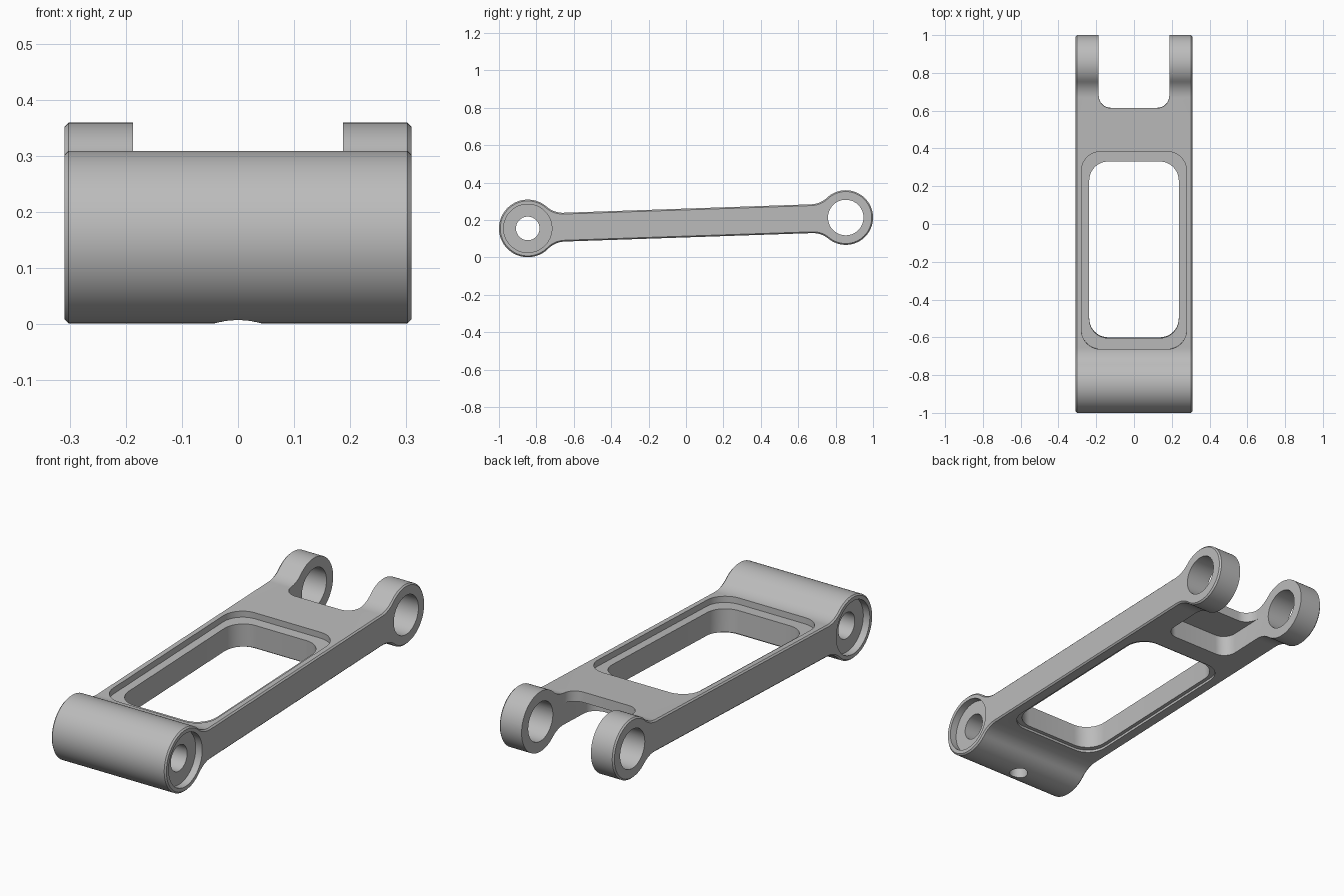
import bpy, bmesh
from math import sin, cos, pi, sqrt, atan2
from mathutils import Matrix, Vector

cube = bpy.data.objects.get("Cube")
if cube:
    bpy.data.objects.remove(cube)

# Main dimensions
HALF_W = 0.309
FRONT, FRONT_R = Vector((-0.846, 0.155)), 0.154
REAR, REAR_R = Vector((0.854, 0.213)), 0.146
HALF_T = 0.077
FILLET = 0.13
axis = REAR - FRONT
LENGTH, TILT = axis.length, atan2(axis.y, axis.x)
# Arm frame: origin at the front bore, local y running along the arm
ARM = Matrix.Translation((0, FRONT.x, FRONT.y)) @ Matrix.Rotation(TILT, 4, 'X')

metal = bpy.data.materials.new("grey_metal")
metal.use_nodes = True
GREY = (0.5, 0.5, 0.5, 1)
metal.diffuse_color = GREY
metal.node_tree.nodes["Principled BSDF"].inputs["Base Color"].default_value = GREY


def arc(cx, cy, r, a0, a1, n):
    return [(cx + r * cos(a0 + (a1 - a0) * i / n),
             cy + r * sin(a0 + (a1 - a0) * i / n)) for i in range(n + 1)]


def prism(name, points, place, low, high, chamfer=0):
    """Extrude a 2D outline; place(a, b, c) maps outline and depth to 3D."""
    bm = bmesh.new()
    rings = [[bm.verts.new(place(a, b, c)) for a, b in points] for c in (low, high)]
    caps = [bm.faces.new(r) for r in rings]
    n = len(points)
    for i in range(n):
        j = (i + 1) % n
        bm.faces.new((rings[0][i], rings[0][j], rings[1][j], rings[1][i]))
    bmesh.ops.recalc_face_normals(bm, faces=bm.faces)
    if chamfer:
        rim = [e for f in caps for e in f.edges]
        bmesh.ops.bevel(bm, geom=rim, offset=chamfer, segments=1, affect='EDGES')
    mesh = bpy.data.meshes.new(name)
    bm.to_mesh(mesh)
    bm.free()
    mesh.materials.append(metal)
    ob = bpy.data.objects.new(name, mesh)
    bpy.context.collection.objects.link(ob)
    return ob


def across(a, b, c):
    return ARM @ Vector((c, a, b))


def through(a, b, c):
    return ARM @ Vector((a, b, c))


def rounded_rect(hx, y0, y1, r):
    pts = []
    corners = [(hx - r, y1 - r), (r - hx, y1 - r), (r - hx, y0 + r), (hx - r, y0 + r)]
    for k, (x, y) in enumerate(corners):
        pts += arc(x, y, r, k * pi / 2, (k + 1) * pi / 2, 10)
    return pts


def cylinder_x(name, y, r, low, high):
    return prism(name, arc(y, 0, r, 0, 2 * pi, 64)[:-1], across, low, high)


# Arm outline: two round ends blended into a straight bar by fillets
def half_blend(r):
    d = sqrt((r + FILLET) ** 2 - (HALF_T + FILLET) ** 2)
    return d, atan2(HALF_T + FILLET, d)


d0, a0 = half_blend(FRONT_R)
d1, a1 = half_blend(REAR_R)
top = arc(LENGTH, 0, REAR_R, 0, pi - a1, 28)
top += arc(LENGTH - d1, HALF_T + FILLET, FILLET, -a1, -pi / 2, 10)[1:]
top += arc(d0, HALF_T + FILLET, FILLET, -pi / 2, a0 - pi, 10)
top += arc(0, 0, FRONT_R, a0, pi, 28)[1:]
outline = top + [(y, -z) for y, z in reversed(top[1:-1])]
arm = prism("link_arm", outline, across, -HALF_W, HALF_W, 0.007)

# Window, its shallow seats, the fork slot and the pocket under the fork bridge
Y = -FRONT.x
cutters = [
    prism("window_cut", rounded_rect(0.237, Y - 0.602, Y + 0.333, 0.1), through, -0.4, 0.4),
    prism("top_seat_cut", rounded_rect(0.278, Y - 0.66, Y + 0.386, 0.1), through,
          HALF_T - 0.03, 0.3),
    prism("bottom_seat_cut", rounded_rect(0.255, Y - 0.62, Y + 0.35, 0.1), through,
          -0.3, 0.012 - HALF_T),
    prism("fork_slot_cut", rounded_rect(0.187, Y + 0.617, Y + 1.4, 0.065), through, -0.4, 0.4),
    prism("fork_pocket_cut", rounded_rect(0.187, Y + 0.45, Y + 1.4, 0.065), through,
          -0.4, HALF_T - 0.05),
    # Bores and side counterbores
    cylinder_x("front_bore_cut", 0, 0.063, -0.5, 0.5),
    cylinder_x("rear_bore_cut", LENGTH, 0.095, -0.5, 0.5),
    # Small oil hole under the front barrel
    prism("oil_hole_cut", arc(0, FRONT.x, 0.043, 0, 2 * pi, 32)[:-1],
          lambda a, b, c: Vector((a, b, c)), -0.1, FRONT.y),
]
for side in (-1, 1):
    lo, hi = sorted((side * (HALF_W - 0.035), side * 0.5))
    cutters.append(cylinder_x("counterbore_cut", 0, 0.129, lo, hi))

bpy.context.view_layer.objects.active = arm
for cutter in cutters:
    cutter.hide_render = True
    mod = arm.modifiers.new("cut", 'BOOLEAN')
    mod.operation = 'DIFFERENCE'
    mod.solver = 'EXACT'
    mod.object = cutter
    bpy.ops.object.modifier_apply(modifier=mod.name)
    bpy.data.objects.remove(cutter)

# Smooth shading with crisp machined edges
bpy.ops.object.select_all(action='DESELECT')
arm.select_set(True)
bpy.ops.object.shade_smooth_by_angle(angle=pi / 6)
